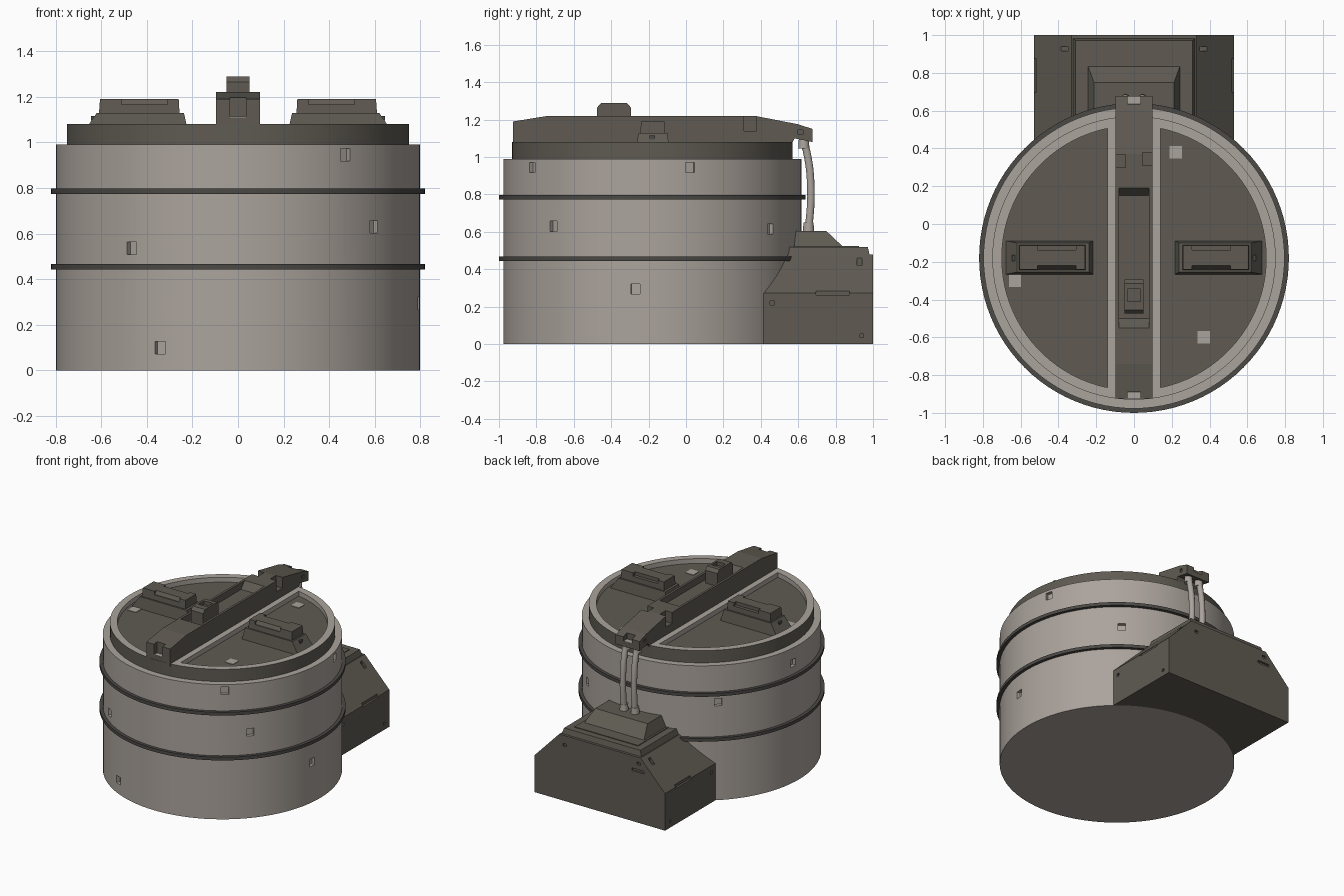
import bpy, bmesh, math
from mathutils import Matrix, Vector

if "Cube" in bpy.data.objects:
    bpy.data.objects.remove(bpy.data.objects["Cube"])

CY = -0.18  # tank axis y


def material(name, rgb):
    m = bpy.data.materials.new(name)
    m.diffuse_color = (*rgb, 1)
    m.use_nodes = True
    m.node_tree.nodes["Principled BSDF"].inputs["Base Color"].default_value = m.diffuse_color
    return m


LIGHT = material("warm light grey", (0.41, 0.37, 0.335))
DARK = material("dark olive grey", (0.115, 0.105, 0.086))
BAND = material("charcoal grey", (0.07, 0.067, 0.06))


def finish(name, bm, mat, smooth=False):
    bmesh.ops.recalc_face_normals(bm, faces=bm.faces)
    me = bpy.data.meshes.new(name)
    bm.to_mesh(me)
    bm.free()
    ob = bpy.data.objects.new(name, me)
    bpy.context.collection.objects.link(ob)
    me.materials.append(mat)
    if smooth:
        smooth_it(ob)
    return ob


def smooth_it(ob):
    bpy.ops.object.select_all(action='DESELECT')
    ob.select_set(True)
    bpy.context.view_layer.objects.active = ob
    bpy.ops.object.shade_smooth_by_angle(angle=math.radians(30))


def loft(bm, a, b):
    va, vb = [bm.verts.new(p) for p in a], [bm.verts.new(p) for p in b]
    bm.faces.new(va[::-1])
    bm.faces.new(vb)
    n = len(va)
    for i in range(n):
        j = (i + 1) % n
        bm.faces.new((va[i], va[j], vb[j], vb[i]))


def prism(name, pts, axis, lo, hi, mat):
    """Extrude a 2D profile along an axis (x: yz, y: xz, z: xy)."""
    place = {'x': lambda p, t: (t, p[0], p[1]), 'y': lambda p, t: (p[0], t, p[1]),
             'z': lambda p, t: (p[0], p[1], t)}[axis]
    bm = bmesh.new()
    loft(bm, [place(p, lo) for p in pts], [place(p, hi) for p in pts])
    return finish(name, bm, mat)


def frustum(name, bot, z0, top, z1, mat):
    """Rectangles given as x0, x1, y0, y1."""
    bm = bmesh.new()
    ring = lambda r, z: [(r[0], r[2], z), (r[1], r[2], z), (r[1], r[3], z), (r[0], r[3], z)]
    loft(bm, ring(bot, z0), ring(top, z1))
    return finish(name, bm, mat)


def box(name, x0, x1, y0, y1, z0, z1, mat):
    r = (x0, x1, y0, y1)
    return frustum(name, r, z0, r, z1, mat)


def cylinder(name, r, z0, z1, mat, smooth=True):
    pts = [(r * math.cos(i * math.tau / 96), CY + r * math.sin(i * math.tau / 96)) for i in range(96)]
    ob = prism(name, pts, 'z', z0, z1, mat)
    if smooth:
        smooth_it(ob)
    return ob


def cut(ob, cutters):
    for c in cutters:
        c.hide_render = True
        m = ob.modifiers.new("cut", 'BOOLEAN')
        m.operation, m.solver, m.object = 'DIFFERENCE', 'EXACT', c
        bpy.context.view_layer.objects.active = ob
        bpy.ops.object.modifier_apply(modifier=m.name)
        bpy.data.objects.remove(c)


# tank body with small square pockets
body = cylinder("tank_body", 0.797, 0, 0.99, LIGHT, False)
pockets = []
for deg, z in [(-53.8, .945), (-41.6, .63), (-125.8, .535), (-115.3, .10), (-6.5, .295),
               (14.6, .945), (52.4, .615), (133, .72), (175, .88)]:
    c = box("pocket", -.025, .025, -.025, .025, -.027, .027, LIGHT)
    a = math.radians(deg)
    c.data.transform(Matrix.Translation((.797 * math.cos(a), CY + .797 * math.sin(a), z))
                     @ Matrix.Rotation(a, 4, 'Z'))
    pockets.append(c)
cut(body, pockets)
smooth_it(body)

# hoops around the tank
for n, z in enumerate((.455, .785)):
    cylinder(f"hoop_{n + 1}", .82, z - .012, z + .012, BAND)

# lid with two half-round recesses
lid = cylinder("lid", .75, .98, 1.08, DARK, False)
halves = []
for s in (1, -1):
    e = math.acos(.14 / .70)
    pts = [(s * .70 * math.cos(e * (i / 20 - 1)), CY + .70 * math.sin(e * (i / 20 - 1))) for i in range(41)]
    halves.append(prism("recess", pts, 'z', 1.045, 1.2, DARK))
cut(lid, halves)
lid.data.materials.clear()
lid.data.materials.append(DARK)
lid.data.materials.append(LIGHT)
for p in lid.data.polygons:
    c = p.center
    r = math.hypot(c.x, c.y - CY)
    rim_top = p.normal.z > .5 and c.z > 1.07
    inner_wall = abs(p.normal.z) < .5 and r < .72
    p.material_index = int(rim_top or inner_wall)
smooth_it(lid)

# light patches on the recess floor
for n, (x, y) in enumerate([(.22, .38), (-.63, -.30), (.37, -.60)]):
    box(f"floor_patch_{n + 1}", x - .033, x + .033, y - .033, y + .033, 1.043, 1.049, LIGHT)

# central beam with pocket and notches
beam = prism("lid_beam", [(-.925, 1.06), (-.925, 1.19), (-.74, 1.22), (.37, 1.22), (.60, 1.175),
                          (.677, 1.15), (.677, 1.08), (.58, 1.10), (.56, 1.06)], 'x', -.097, .097, DARK)
cut(beam, [
    prism("pocket", [(-.56, 1.23), (-.50, 1.17), (.15, 1.17), (.20, 1.23)], 'x', -.08, .08, DARK),
    box("notch", -.035, .035, -1, -.89, 1.11, 1.3, DARK),
    box("notch", -.035, .035, .635, .8, 1.115, 1.3, DARK),
    box("notch", .045, .2, .31, .378, 1.14, 1.3, DARK),
    box("notch", -.2, -.045, .30, .368, 1.14, 1.3, DARK),
    box("hole", .085, .2, .60, .625, 1.12, 1.145, DARK),
    box("hole", -.2, -.085, .60, .625, 1.12, 1.145, DARK)])
box("front_notch_plate", -.034, .034, -.924, -.891, 1.108, 1.114, LIGHT)
box("rear_notch_plate", -.034, .034, .637, .676, 1.112, 1.119, LIGHT)

# handle block in the beam pocket
block = prism("beam_block", [(-.475, 1.16), (-.475, 1.265), (-.455, 1.288), (-.315, 1.288),
                             (-.295, 1.265), (-.295, 1.16)], 'x', -.05, .05, DARK)
cut(block, [box("hole", -.035, .035, -.41, -.345, 1.26, 1.3, DARK)])

# latch modules on each half of the lid
for s, side in ((1, "right"), (-1, "left")):
    def span(a, b):
        return (a, b) if s > 0 else (-b, -a)
    frustum(f"latch_base_{side}", (*span(.217, .68), -.267, -.088), 1.04,
            (*span(.237, .62), -.255, -.10), 1.128, DARK)
    top = frustum(f"latch_top_{side}", (*span(.256, .61), -.245, -.112), 1.12,
                  (*span(.260, .605), -.24, -.115), 1.19, DARK)
    cut(top, [box("groove", *span(.308, .51), -.138, -.05, 1.165, 1.25, DARK),
              prism("slope", [(-.3, 1.165), (-.236, 1.165), (-.215, 1.2), (-.3, 1.2)],
                    'x', *span(.308, .51), DARK)])
    box(f"latch_port_{side}", *span(.628, .645), -.195, -.165, 1.095, 1.115, BAND)

# rear housing with sloped shoulders and vents
housing = prism("rear_housing", [(-.53, 0), (.53, 0), (.53, .272), (.33, .48), (-.33, .48), (-.53, .272)],
                'y', .38, 1.0, DARK)
vents = [box("hole", -.36, -.26, .985, 1.1, .37, .39, DARK),
         box("hole", -.33, -.30, .985, 1.1, .425, .445, DARK),
         box("hole", .27, .30, .985, 1.1, .40, .42, DARK)]
for s in (1, -1):
    x0, x1 = sorted((s * .515, s * .6))
    vents += [box("slot", x0, x1, .695, .875, .262, .285, DARK),
              box("hole", x0, x1, .45, .472, .208, .23, DARK),
              box("hole", x0, x1, .93, .95, .035, .055, DARK)]
    u0, u1 = sorted((s * .35, s * .40))
    vents.append(box("hole", u0, u1, .915, .94, .42, .5, DARK))
cut(housing, vents)

# stepped plate and wedge on the housing
frustum("housing_plate", (-.325, .325, .45, .982), .475, (-.31, .31, .45, .972), .52, DARK)
box("housing_step", -.258, .258, .45, .925, .515, .525, DARK)
prism_top = frustum("housing_wedge", (-.245, .245, .45, .84), .52, (-.212, .212, .45, .75), .605, DARK)
cut(prism_top, [box("trim", -.5, .5, .3, .575, .4, .8, DARK)])

# two hoses with end fittings
for s, side in ((1, "right"), (-1, "left")):
    x = s * .045
    cu = bpy.data.curves.new(f"hose_{side}", 'CURVE')
    cu.dimensions, cu.bevel_depth, cu.bevel_resolution = '3D', .021, 3
    cu.resolution_u = 8
    sp = cu.splines.new('BEZIER')
    path = [(.622, 1.10), (.645, 1.03), (.668, .82), (.655, .60)]
    sp.bezier_points.add(len(path) - 1)
    for bp, (y, z) in zip(sp.bezier_points, path):
        bp.co = (x, y, z)
        bp.handle_left_type = bp.handle_right_type = 'AUTO'
    cu.materials.append(LIGHT)
    bpy.context.collection.objects.link(bpy.data.objects.new(f"hose_{side}", cu))
    for end, y, z in (("upper", .63, 1.07), ("lower", .655, .625)):
        bm = bmesh.new()
        bmesh.ops.create_cone(bm, cap_ends=True, segments=16, radius1=.03, radius2=.027, depth=.05,
                              matrix=Matrix.Translation(Vector((x, y, z))))
        finish(f"hose_fitting_{end}_{side}", bm, LIGHT, True)
